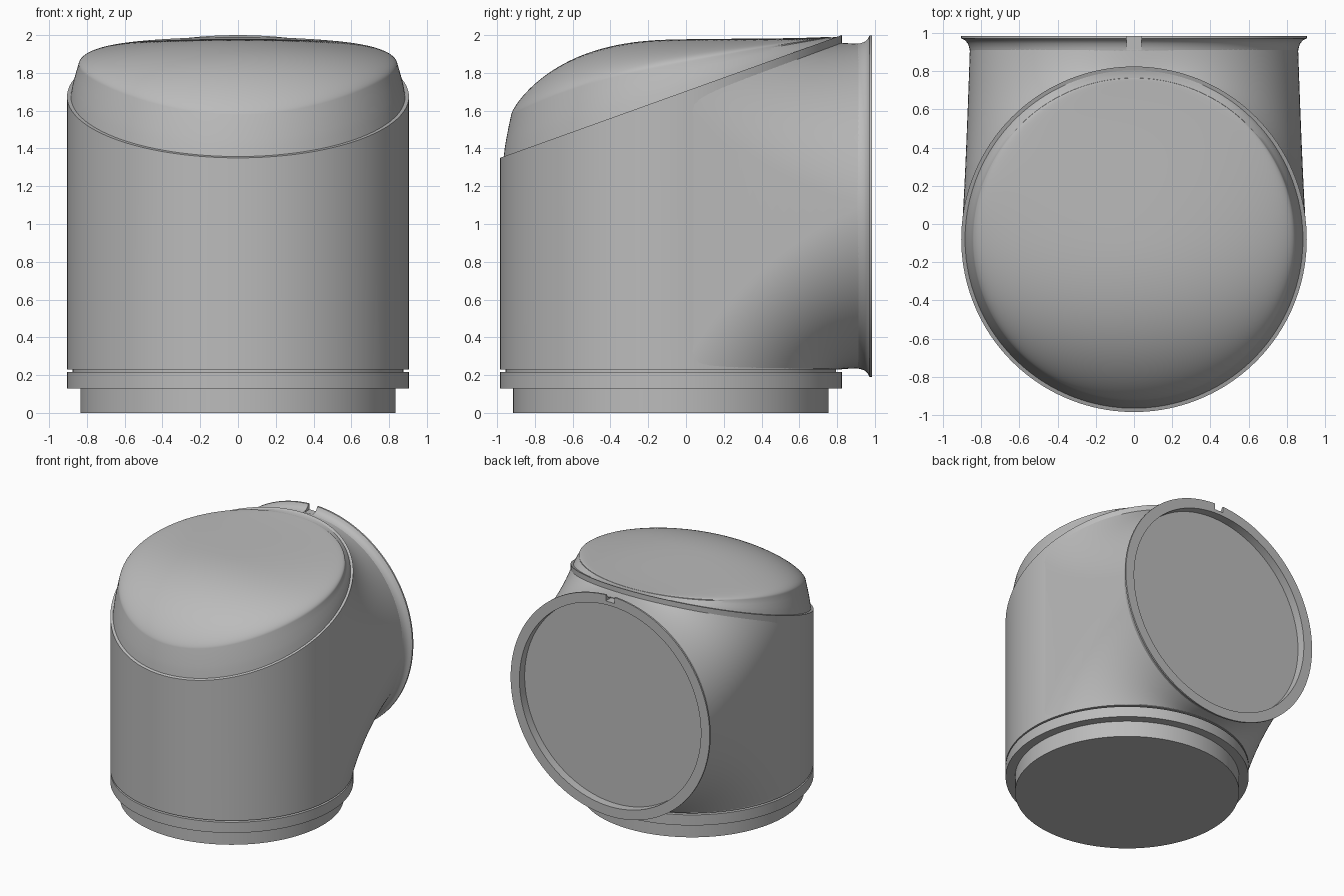
import bpy
import bmesh
import math
from mathutils import Vector

if "Cube" in bpy.data.objects:
    bpy.data.objects.remove(bpy.data.objects["Cube"])

grey = bpy.data.materials.new("plain_grey")
grey.use_nodes = True
grey.diffuse_color = (0.5, 0.5, 0.5, 1)
grey.node_tree.nodes["Principled BSDF"].inputs["Base Color"].default_value = (0.5, 0.5, 0.5, 1)

CY = -0.08      # y of the upright axis
CZ = 1.095      # z of the outlet axis
R = 0.905       # main radius
BACK = 0.917    # y where the neck ends
SLOPE = 0.359   # tilt of the top cut
SIDES = 160


def top_z(y):
    """Height of the slanted top cut."""
    return 1.35 + SLOPE * (y - CY + R)


def finish(name, bm):
    bmesh.ops.recalc_face_normals(bm, faces=bm.faces)
    mesh = bpy.data.meshes.new(name)
    bm.to_mesh(mesh)
    bm.free()
    mesh.materials.append(grey)
    obj = bpy.data.objects.new(name, mesh)
    bpy.context.collection.objects.link(obj)
    bpy.ops.object.select_all(action='DESELECT')
    obj.select_set(True)
    bpy.context.view_layer.objects.active = obj
    bpy.ops.object.shade_smooth_by_angle(angle=math.radians(30))
    return obj


def loft(bm, rings, closed=False):
    """Join rings of points with quads; close into a loop or cap the ends."""
    loops = [[bm.verts.new(p) for p in ring] for ring in rings]
    pairs = list(zip(loops, loops[1:]))
    if closed:
        pairs.append((loops[-1], loops[0]))
    else:
        bm.faces.new(loops[0])
        bm.faces.new(loops[-1])
    n = len(loops[0])
    for a, b in pairs:
        for i in range(n):
            j = (i + 1) % n
            bm.faces.new((a[i], a[j], b[j], b[i]))


def circle(r, z):
    angles = [math.tau * i / SIDES for i in range(SIDES)]
    return [(r * math.cos(a), CY + r * math.sin(a), z) for a in angles]


# Stepped base with collar and thin groove
bm = bmesh.new()
steps = [(0.835, 0), (0.835, 0.13), (R, 0.13), (R, 0.217), (0.875, 0.217), (0.875, 0.24)]
loft(bm, [circle(r, z) for r, z in steps])
finish("base_collar", bm)

# Upright barrel with slanted top
bm = bmesh.new()
top = [(x, y, top_z(y)) for x, y, z in circle(R, 0)]
loft(bm, [circle(R, 0.23), top])
finish("barrel", bm)


# Outlet neck: curves sweep from the barrel's lower and upper edges to a round mouth
def neck_curve(a):
    r = R - 0.002
    y = CY + r * abs(math.sin(a))
    z = 0.232 if math.sin(a) < 0 else top_z(y) - 0.04
    start = Vector((r * math.cos(a), y, z))
    end = Vector((0.86 * math.cos(a), BACK, CZ + 0.86 * math.sin(a)))
    middle = (start + end) / 2
    corner = Vector((middle.x, start.y, end.z))
    control = middle.lerp(corner, 0.3)
    points = []
    for i in range(17):
        t = i / 16
        points.append(start * (1 - t) ** 2 + control * 2 * t * (1 - t) + end * t ** 2)
    return points


bm = bmesh.new()
curves = [neck_curve(math.tau * (i + 0.5) / SIDES) for i in range(SIDES)]
loft(bm, list(zip(*curves)))
finish("outlet_neck", bm)

# Flared flange around the outlet
bm = bmesh.new()
profile = [(0.825, 0.89), (0.825, 0.985), (R, 0.985), (R, 0.972), (0.885, 0.962),
           (0.87, 0.945), (0.862, 0.92), (0.858, 0.89)]
rings = []
for r, y in profile:
    rings.append([(r * math.cos(math.tau * i / SIDES), y,
                   CZ + r * math.sin(math.tau * i / SIDES)) for i in range(SIDES)])
loft(bm, rings, closed=True)
flange = finish("outlet_flange", bm)

# Alignment notch in the top of the flange
bpy.ops.mesh.primitive_cube_add(size=1, location=(0, 0.99, 2.0))
cutter = bpy.context.object
cutter.name = "notch_cutter"
cutter.scale = (0.08, 0.16, 0.1)
cutter.hide_render = True
mod = flange.modifiers.new("notch", 'BOOLEAN')
mod.operation = 'DIFFERENCE'
mod.solver = 'EXACT'
mod.object = cutter
bpy.ops.object.select_all(action='DESELECT')
flange.select_set(True)
bpy.context.view_layer.objects.active = flange
bpy.ops.object.modifier_apply(modifier=mod.name)
bpy.data.objects.remove(cutter)

# Domed cap: a short tapered wall, then a crowned top that rounds over at the front
CAP_R = 0.885
EDGE = 0.955
STEPS = 32


def cap_height(s, y):
    toward_back = (y - CY) / (CAP_R * s)
    drop = max(0, 0.82 - y)
    wall = 0.183 * drop * (1 - 0.35 * max(0, -toward_back) ** 2)
    if s > EDGE:
        return wall * ((1 - s) / (1 - EDGE)) ** 0.8
    crown = max(0, 1 - (s / EDGE) ** 2) ** (0.5 - 0.25 * toward_back)
    return wall + (0.335 * drop - wall) * crown


bm = bmesh.new()
radii = [1, 0.993, 0.985, 0.97]
radii += [EDGE * math.sin(math.pi / 2 * i / STEPS) for i in range(STEPS, 0, -1)]
rings = []
for s in radii:
    rings.append([(x, y, top_z(y) + cap_height(s, y)) for x, y, z in circle(CAP_R * s, 0)])
loft(bm, rings)
finish("domed_cap", bm)
